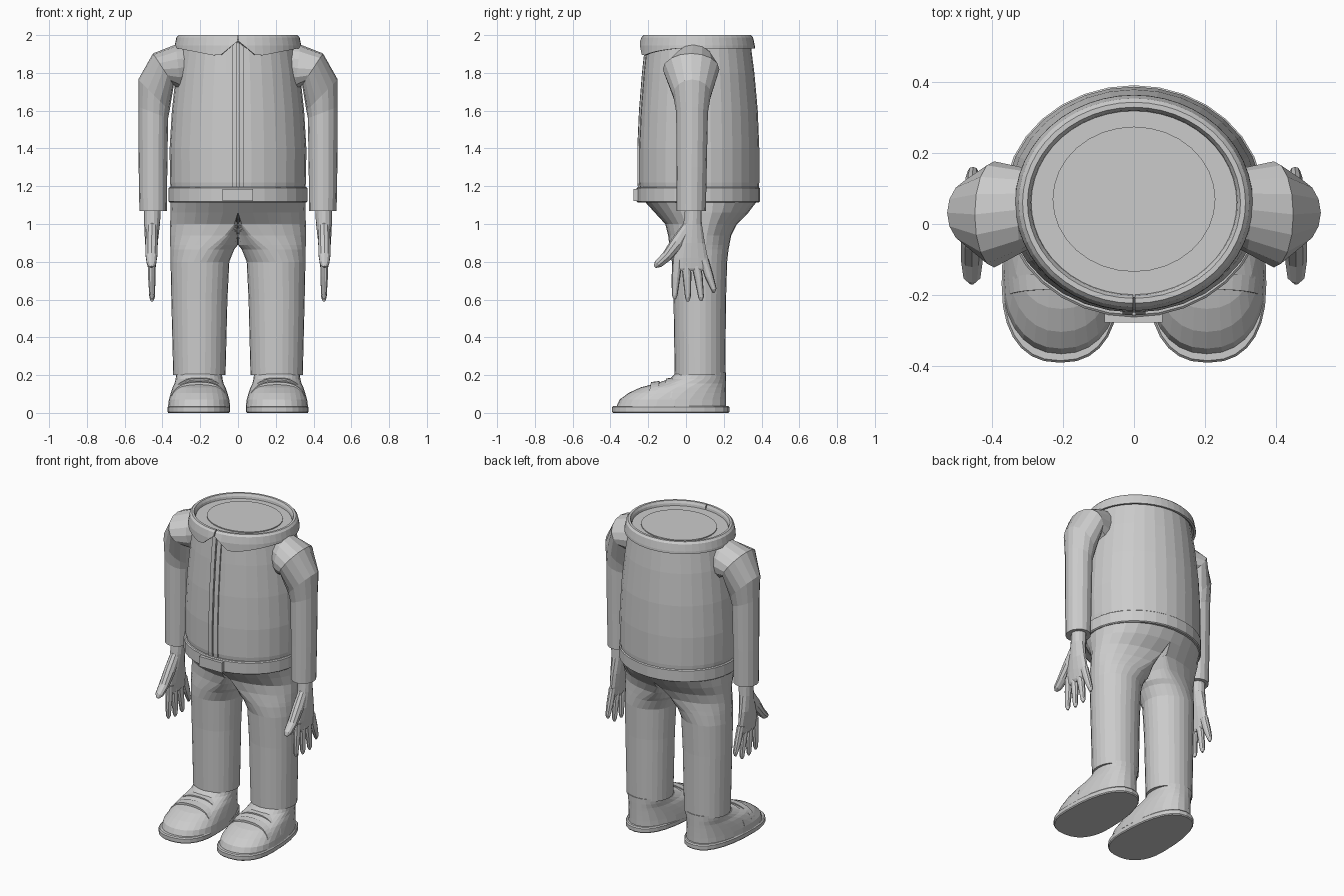
import bpy, bmesh
from math import sin, cos, pi, radians, copysign
from mathutils import Vector

if "Cube" in bpy.data.objects:
    bpy.data.objects.remove(bpy.data.objects["Cube"])

grey = bpy.data.materials.new("plain grey")
grey.use_nodes = True
grey.diffuse_color = (0.6, 0.6, 0.6, 1)
grey.node_tree.nodes["Principled BSDF"].inputs["Base Color"].default_value = grey.diffuse_color
parts = []


def loft(name, rings, mirror=False, closed=True, caps=True):
    """Skin a list of equal-length rings, optionally mirrored to the other side."""
    bm = bmesh.new()
    rows = [[bm.verts.new(p) for p in ring] for ring in rings]
    n = len(rows[0])
    for a, b in zip(rows, rows[1:]):
        for i in range(n if closed else n - 1):
            j = (i + 1) % n
            quad = (a[i], a[j], b[j], b[i])
            if any(abs(v.co.x) > 1e-4 for v in quad):
                bm.faces.new(quad)
    if caps:
        bm.faces.new(rows[0])
        bm.faces.new(rows[-1])
    bmesh.ops.remove_doubles(bm, verts=bm.verts, dist=1e-5)
    bmesh.ops.recalc_face_normals(bm, faces=bm.faces)
    mesh = bpy.data.meshes.new(name)
    bm.to_mesh(mesh)
    bm.free()
    mesh.materials.append(grey)
    ob = bpy.data.objects.new(name, mesh)
    bpy.context.collection.objects.link(ob)
    if mirror:
        mod = ob.modifiers.new("mirror", "MIRROR")
        mod.merge_threshold = 0.0005
    parts.append(ob)
    return ob


def oval(z, x0, x1, y0, y1, n=32, mid=None, power=1.0):
    """Flat ring between x0..x1 and y0..y1; mid sets the y of the widest point."""
    cx, rx = (x0 + x1) / 2, (x1 - x0) / 2
    cy = (y0 + y1) / 2 if mid is None else mid
    ring = []
    for i in range(n):
        c, s = cos(2 * pi * i / n), sin(2 * pi * i / n)
        c, s = (copysign(abs(v) ** power, v) for v in (c, s))
        ring.append(Vector((cx + rx * c, cy + (y1 - cy if s > 0 else cy - y0) * s, z)))
    return ring


# Shirt body: height, half width, front y, back y
shirt = [(1.15, .352, -.24, .382), (1.22, .36, -.25, .388), (1.4, .362, -.25, .388),
         (1.6, .35, -.241, .38), (1.8, .328, -.225, .362), (1.97, .3, -.207, .34)]
loft("shirt_body", [oval(z, -w, w, f, b) for z, w, f, b in shirt])
loft("neck_plate", [oval(z, -.23, .23, -.135, .275) for z in (1.96, 1.976)])

# Button strip: two thin vertical bands that follow the shirt front
for side, name in ((-1, "button_strip_right"), (1, "button_strip_left")):
    rows = []
    for z, w, f, b in shirt:
        a, c = side * .004, side * .032
        rows.append([(a, f - .008, z), (c, f - .006, z), (c, f + .02, z), (a, f + .02, z)])
    loft(name, rows)

# Collar: folded band, open at the front, with two drooping points
collar_rows = []
steps = 48
for i in range(steps + 1):
    t = -pi / 2 + .01 + (2 * pi - .02) * i / steps
    x, y = cos(t), sin(t)
    ax = abs(x)
    if y > 0:
        low = 1.93
    elif ax > .3:
        low = 1.887 + .046 * (ax - .3) / .7
    else:
        low = 1.97 - .083 * ax / .3

    def at(r, z):
        return (x * (.293 + r), .06 + y * (.262 + r), z)
    collar_rows.append([at(.03, low), at(.043, low), at(.042, max(low, 1.945)), at(.033, 1.988),
                        at(.022, 2), at(.008, 2), at(0, 1.985), at(-.005, 1.955)])
loft("collar", collar_rows)

# Belt and buckle
belt = [(1.115, 0), (1.12, .006), (1.19, .006), (1.195, 0)]
loft("belt", [oval(z, -.362 - r, .362 + r, -.257 - r, .386 + r) for z, r in belt])
loft("buckle", [[(x, y, z) for x, z in ((-.083, 1.122), (.08, 1.122), (.08, 1.186), (-.083, 1.186))]
                for y in (-.279, -.245)])

# Trousers: half-oval hips that turn into a full oval leg
# height, centre x, inner reach, outer reach, front y, back y
leg = [(1.15, 0, 0, .352, -.23, .378), (1.115, 0, 0, .356, -.215, .372),
       (1.06, 0, 0, .358, -.165, .33), (1.0, .02, .02, .339, -.11, .27),
       (.94, .07, .07, .29, -.095, .24), (.89, .13, .13, .229, -.088, .23),
       (.865, .16, .14, .198, -.084, .225), (.8, .2, .154, .157, -.075, .218),
       (.6, .205, .149, .148, -.066, .212), (.2, .205, .139, .138, -.06, .208)]
rows = []
for z, cx, inn, out, f, b in leg:
    ring = []
    for i in range(28):
        c, s = cos(2 * pi * i / 28), sin(2 * pi * i / 28)
        ring.append((cx + (out if c > 0 else inn) * c, (f + b) / 2 + (b - f) / 2 * s, z))
    rows.append(ring)
loft("trousers", rows, mirror=True)

# Shoes: sole, domed upper and two straps
sole = [(0, .005), (.006, 0), (.03, 0), (.037, .006)]
loft("shoe_sole", [oval(z, .042 + r, .374 - r, -.392 + r, .23 - r, 28, -.17, .85) for z, r in sole], mirror=True)
upper = [(.03, .165, .37 - .012, -.37, -.16), (.07, .16, .355, -.352, -.15), (.105, .15, .34, -.305, -.1),
         (.135, .14, .33, -.24, -.05), (.155, .13, .33, -.165, 0), (.18, .124, .33, -.085, .05),
         (.215, .12, .33, -.05, .08)]
loft("shoe_upper", [oval(z, .206 - w, .206 + w, f, .212, 28, m, .9) for z, w, _, f, m in upper], mirror=True)


def strap(name, y, width, half, top):
    rows = []
    for i in range(17):
        t = pi * i / 16
        row = []
        for dy, r in ((0, -.02), (0, 0), (width, .006), (width, -.02)):
            c = copysign(abs(cos(t)) ** .8, cos(t))
            row.append((.207 + (half + r) * c, y + dy + .02 * sin(t), .04 + (top - .04 + r) * sin(t) ** .8))
        rows.append(row)
    loft(name, rows, mirror=True)


strap("shoe_strap_front", -.205, .045, .152, .163)
strap("shoe_strap_rear", -.125, .045, .152, .182)

# Sleeves: outer point, inner point, depth centre and half depth of each ring
sleeve = [((.26, 1.95), (.26, 1.72), .05, .1), ((.33, 1.95), (.3, 1.7), .04, .12),
          ((.45, 1.903), (.34, 1.735), .027, .15), ((.528, 1.765), (.362, 1.6), .032, .1),
          ((.528, 1.62), (.37, 1.56), .032, .084), ((.526, 1.3), (.374, 1.3), .03, .08),
          ((.522, 1.068), (.377, 1.068), .028, .077)]
rows = []
for (xo, zo), (xi, zi), cy, ry in sleeve:
    ring = []
    for i in range(16):
        t = 2 * pi * i / 16
        k = .5 + .5 * cos(t)
        ring.append((xi + (xo - xi) * k, cy + ry * sin(t), zi + (zo - zi) * k))
    rows.append(ring)
loft("sleeve", rows, mirror=True)

# Hands: flattened palm, four fingers and a thumb
palm = [(1.09, .408, .498, -.005, .082), (1.0, .413, .497, -.015, .085), (.9, .425, .492, -.045, .102),
        (.82, .431, .484, -.068, .118), (.765, .436, .477, -.07, .125), (.75, .444, .468, -.06, .115)]
loft("palm", [oval(*p, 14) for p in palm], mirror=True)


def finger(name, path, widths, thick):
    """Tapered round limb along a path in the hand plane."""
    path = [Vector(p) for p in path]
    along = (path[-1] - path[0]).normalized()
    across = along.cross(Vector((1, 0, 0))).normalized()
    rows = []
    for p, w, d in zip(path, widths, thick):
        rows.append([p + across * w * cos(2 * pi * i / 10) + Vector((d * sin(2 * pi * i / 10), 0, 0))
                     for i in range(10)])
    loft(name, rows, mirror=True)


names = ("index", "middle", "ring", "little")
for name, y0, y1, tip in zip(names, (-.045, 0, .048, .095), (-.06, .01, .08, .147), (.602, .59, .592, .635)):
    finger(name + "_finger", [(.457, y0, .81), (.456, y0 + (y1 - y0) * .55, .72), (.455, y1, tip + .02),
                              (.455, y1, tip)], (.026, .023, .015, .006), (.022, .021, .015, .006))
finger("thumb", [(.455, .02, 1.0), (.457, -.045, .9), (.458, -.1, .83), (.458, -.148, .787),
                 (.458, -.165, .772)], (.03, .038, .028, .022, .008), (.03, .034, .032, .025, .008))

# Smooth shading with crisp edges
for ob in bpy.context.view_layer.objects:
    ob.select_set(ob in parts)
bpy.context.view_layer.objects.active = parts[0]
bpy.ops.object.shade_smooth_by_angle(angle=radians(35))
